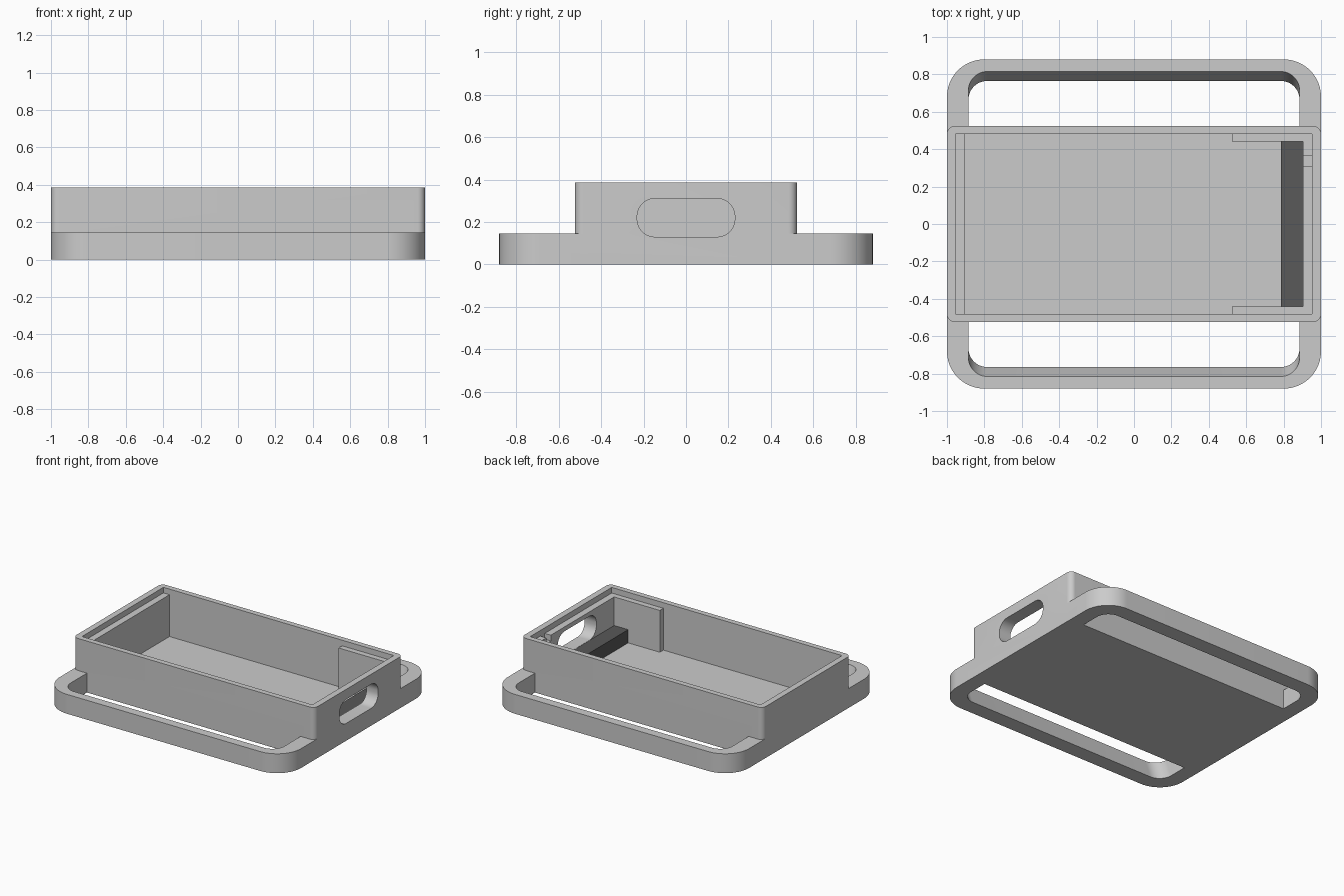
import bpy, bmesh, math

if "Cube" in bpy.data.objects:
    bpy.data.objects.remove(bpy.data.objects["Cube"])


def material(name, value):
    m = bpy.data.materials.new(name)
    m.diffuse_color = (value, value, value, 1)
    m.use_nodes = True
    m.node_tree.nodes["Principled BSDF"].inputs["Base Color"].default_value = m.diffuse_color
    return m


GREY = material("light_grey", 0.60)
DARK = material("dark_grey", 0.10)


def loft(name, bottom, top, mat=GREY):
    """Closed solid between two matching rings of 3D points."""
    bm = bmesh.new()
    a = [bm.verts.new(p) for p in bottom]
    b = [bm.verts.new(p) for p in top]
    n = len(a)
    bm.faces.new(a[::-1])
    bm.faces.new(b)
    for i in range(n):
        j = (i + 1) % n
        bm.faces.new((a[i], a[j], b[j], b[i]))
    bmesh.ops.recalc_face_normals(bm, faces=bm.faces)
    me = bpy.data.meshes.new(name)
    bm.to_mesh(me)
    bm.free()
    me.materials.append(mat)
    ob = bpy.data.objects.new(name, me)
    bpy.context.collection.objects.link(ob)
    return ob


def prism(name, outline, z0, z1, mat=GREY):
    return loft(name, [(x, y, z0) for x, y in outline], [(x, y, z1) for x, y in outline], mat)


def block(name, x0, x1, y0, y1, z0, z1, mat=GREY):
    return prism(name, [(x0, y0), (x1, y0), (x1, y1), (x0, y1)], z0, z1, mat)


def rounded(hx, hy, r, seg=12):
    pts = []
    for k, (sx, sy) in enumerate([(1, 1), (-1, 1), (-1, -1), (1, -1)]):
        for i in range(seg + 1):
            t = math.pi / 2 * (k + i / seg)
            pts.append((sx * (hx - r) + r * math.cos(t), sy * (hy - r) + r * math.sin(t)))
    return pts


def boolean(target, tool, operation):
    mod = target.modifiers.new("cut", 'BOOLEAN')
    mod.object, mod.operation, mod.solver = tool, operation, 'EXACT'
    bpy.ops.object.select_all(action='DESELECT')
    bpy.context.view_layer.objects.active = target
    target.select_set(True)
    bpy.ops.object.modifier_apply(modifier=mod.name)
    bpy.data.objects.remove(tool)


# Base frame with rounded corners
case = prism("case_body", rounded(1.0, 0.88, 0.2, 20), 0, 0.145)

# Strap slots: outer wall leans outwards towards the top
def slot_ring(side, z):
    outer = 0.765 + 0.05 * z / 0.145
    r, pts = 0.1, [(-0.885, 0.49), (0.885, 0.49)]
    for k, sx in enumerate((1, -1)):
        for i in range(13):
            t = math.pi / 2 * (k + i / 12)
            pts.append((sx * (0.885 - r) + r * math.cos(t), outer - r + r * math.sin(t)))
    return [(x, side * y, z) for x, y in pts]


for side in (1, -1):
    boolean(case, loft("slot_cutter", slot_ring(side, -0.05), slot_ring(side, 0.2)), 'DIFFERENCE')

# Upright box joined onto the frame
boolean(case, prism("box_block", rounded(1.0, 0.523, 0.04, 8), 0, 0.385), 'UNION')

# Main cavity, narrower beside the socket end
half = [(0.903, 0.44), (0.525, 0.44), (0.525, 0.482), (-0.905, 0.482)]
outline = half + [(x, -y) for x, y in reversed(half)]
boolean(case, prism("cavity_cutter", outline, 0.03, 0.5), 'DIFFERENCE')

# Shallow lid recess around the rim, and the small notch in the end ledge
boolean(case, block("lid_cutter", -0.955, 0.953, -0.482, 0.482, 0.343, 0.5), 'DIFFERENCE')
boolean(case, block("notch_cutter", 0.85, 0.953, 0.31, 0.363, 0.30, 0.45), 'DIFFERENCE')

# Rounded port through the right end wall
port = [(y, z + 0.22) for y, z in rounded(0.23, 0.09, 0.083, 12)]
boolean(case, loft("port_cutter", [(0.85, y, z) for y, z in port],
                   [(1.1, y, z) for y, z in port]), 'DIFFERENCE')

bpy.ops.object.select_all(action='DESELECT')
bpy.context.view_layer.objects.active = case
case.select_set(True)
bpy.ops.object.shade_smooth_by_angle(angle=math.radians(30))

# Dark support bar under the port, set into the end wall
block("support_bar", 0.787, 0.97, -0.44, 0.44, 0.004, 0.129, DARK)
